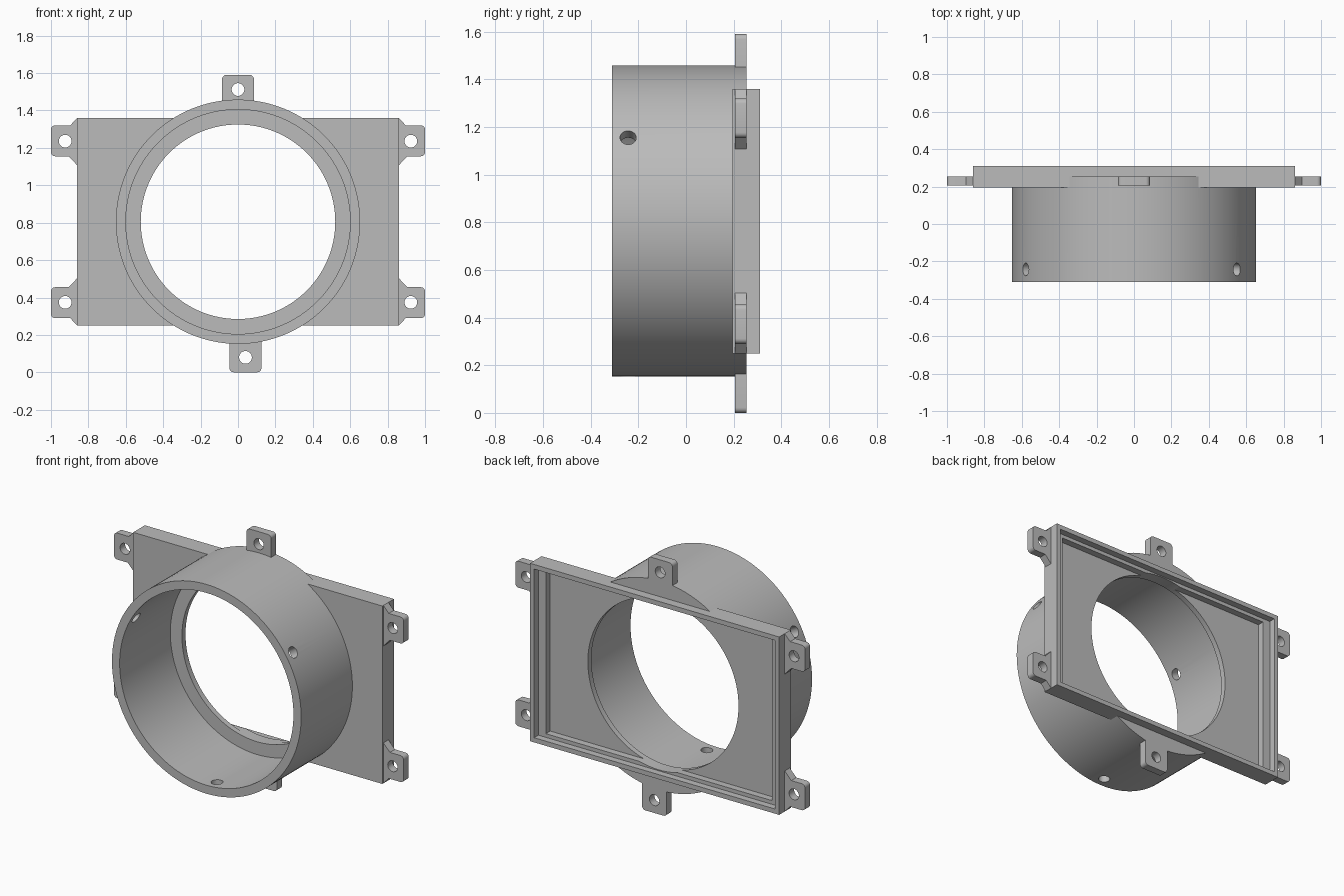
import bpy, bmesh
from math import pi, radians, cos, sin

cube = bpy.data.objects.get("Cube")
if cube:
    bpy.data.objects.remove(cube, do_unlink=True)

grey = bpy.data.materials.new("plain grey")
grey.use_nodes = True
grey.diffuse_color = (0.5, 0.5, 0.5, 1)
grey.node_tree.nodes["Principled BSDF"].inputs["Base Color"].default_value = (0.5, 0.5, 0.5, 1)

CZ = 0.805                    # height of the duct axis
TAB_Y = (0.205, 0.255)        # front and back of all tabs


def box(name, x, y, z):
    bpy.ops.mesh.primitive_cube_add(size=1, location=((x[0] + x[1]) / 2, (y[0] + y[1]) / 2, (z[0] + z[1]) / 2))
    ob = bpy.context.object
    ob.name = name
    ob.scale = (x[1] - x[0], y[1] - y[0], z[1] - z[0])
    bpy.ops.object.transform_apply(location=True, rotation=True, scale=True)
    return ob


def cylinder(name, r, y, x=0, z=CZ, sides=128):
    bpy.ops.mesh.primitive_cylinder_add(vertices=sides, radius=r, depth=y[1] - y[0],
                                        location=(x, (y[0] + y[1]) / 2, z), rotation=(pi / 2, 0, 0))
    ob = bpy.context.object
    ob.name = name
    bpy.ops.object.transform_apply(location=True, rotation=True, scale=True)
    return ob


def combine(target, other, operation):
    mod = target.modifiers.new(operation.lower(), "BOOLEAN")
    mod.operation = operation
    mod.solver = "EXACT"
    mod.object = other
    bpy.context.view_layer.objects.active = target
    bpy.ops.object.modifier_apply(modifier=mod.name)
    bpy.data.objects.remove(other, do_unlink=True)


def finish(ob):
    ob.data.materials.clear()
    ob.data.materials.append(grey)
    bpy.ops.object.select_all(action="DESELECT")
    ob.select_set(True)
    bpy.context.view_layer.objects.active = ob
    bpy.ops.object.shade_smooth_by_angle(angle=radians(30))


def tab(name, outline, rounded, hole):
    """Flat lug from an x/z outline, with some corners rounded and a screw hole."""
    bm = bmesh.new()
    verts = [bm.verts.new((x, TAB_Y[0], z)) for x, z in outline]
    bm.faces.new(verts)
    bmesh.ops.bevel(bm, geom=[verts[i] for i in rounded], offset=0.022, segments=5,
                    profile=0.5, affect="VERTICES")
    ext = bmesh.ops.extrude_face_region(bm, geom=bm.faces[:])
    bmesh.ops.translate(bm, vec=(0, TAB_Y[1] - TAB_Y[0], 0),
                        verts=[g for g in ext["geom"] if isinstance(g, bmesh.types.BMVert)])
    bmesh.ops.recalc_face_normals(bm, faces=bm.faces[:])
    mesh = bpy.data.meshes.new(name)
    bm.to_mesh(mesh)
    bm.free()
    ob = bpy.data.objects.new(name, mesh)
    bpy.context.collection.objects.link(ob)
    combine(ob, cylinder("screw_cutter", 0.034, (0.1, 0.4), *hole, sides=32), "DIFFERENCE")
    finish(ob)


# Rectangular mounting plate merged with the round duct
body = box("duct_and_plate", (-0.86, 0.86), (0.195, 0.31), (0.25, 1.36))
combine(body, cylinder("duct", 0.653, (-0.31, 0.255)), "UNION")

# Stepped recess in the back of the plate
combine(body, box("outer_recess", (-0.832, 0.832), (0.268, 0.5), (0.279, 1.331)), "DIFFERENCE")
combine(body, box("inner_recess", (-0.78, 0.78), (0.225, 0.5), (0.302, 1.308)), "DIFFERENCE")

# Duct bore, and the smaller opening that leaves a lip
combine(body, cylinder("bore", 0.60, (-0.5, 0.19)), "DIFFERENCE")
combine(body, cylinder("opening", 0.52, (-0.6, 0.6)), "DIFFERENCE")

# Three radial screw holes near the front rim
for degrees in (32.5, 152.5, 272.5):
    a = radians(degrees)
    bpy.ops.mesh.primitive_cylinder_add(vertices=32, radius=0.034, depth=0.2, rotation=(0, pi / 2 - a, 0),
                                        location=(0.63 * cos(a), -0.243, CZ + 0.63 * sin(a)))
    combine(body, bpy.context.object, "DIFFERENCE")
finish(body)

# Four corner tabs with sloping gussets, mirrored about the duct axis
corner = [(0.85, 0.555), (0.86, 0.555), (0.897, 0.515), (1.0, 0.515),
          (1.0, 0.35), (0.905, 0.35), (0.86, 0.302), (0.85, 0.302)]
for side, sx in (("left", 1), ("right", -1)):
    for level, sz in (("upper", 1), ("lower", -1)):
        tab(f"{level}_{side}_tab", [(sx * x, CZ + sz * z) for x, z in corner],
            (3, 4), (sx * 0.924, CZ + sz * 0.431))

# Top tab, and the bottom tab set slightly to one side
for name, x, root, tip, hole in (("top_tab", 0, 1.45, 1.59, 1.512), ("bottom_tab", 0.04, 0.17, 0, 0.08)):
    tab(name, [(x - 0.085, root), (x - 0.085, tip), (x + 0.085, tip), (x + 0.085, root)],
        (1, 2), (x, hole))
